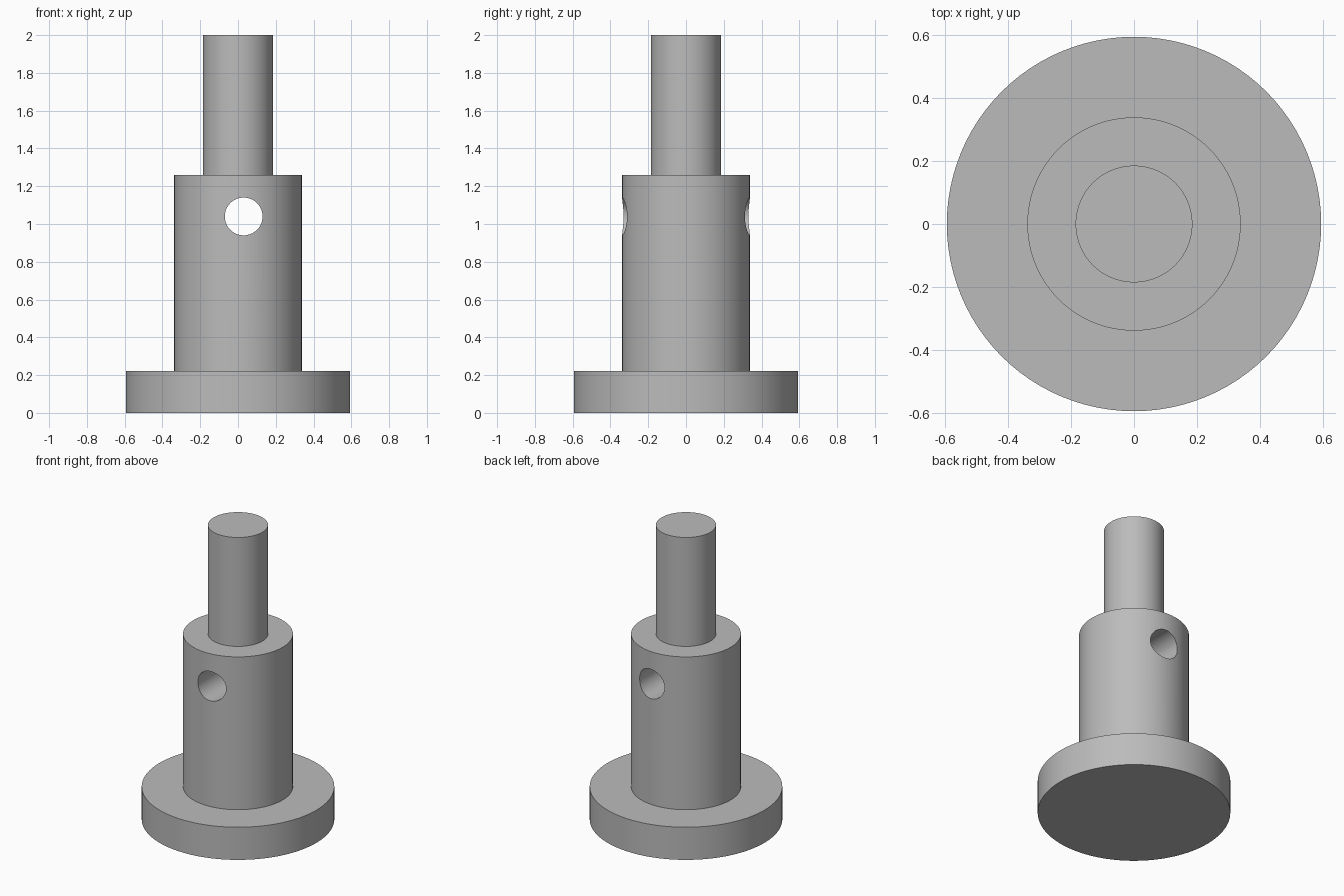
import bpy, bmesh, math
from mathutils import Matrix, Vector

cube = bpy.data.objects.get("Cube")
if cube:
    bpy.data.objects.remove(cube, do_unlink=True)

SIDES = 96
grey = bpy.data.materials.new("plain grey")
grey.use_nodes = True
colour = (0.5, 0.5, 0.5, 1)
grey.diffuse_color = colour
grey.node_tree.nodes["Principled BSDF"].inputs["Base Color"].default_value = colour


def add_object(name, bm):
    bmesh.ops.recalc_face_normals(bm, faces=bm.faces)
    mesh = bpy.data.meshes.new(name)
    bm.to_mesh(mesh)
    bm.free()
    mesh.materials.append(grey)
    obj = bpy.data.objects.new(name, mesh)
    bpy.context.collection.objects.link(obj)
    return obj


# Stepped pin: wide foot flange, thick body and slim top shaft, turned in one piece
bm = bmesh.new()
steps = [(0.593, 0, 0.222), (0.338, 0.222, 1.26), (0.185, 1.26, 2)]
rings = []
for radius, low, high in steps:
    for z in (low, high):
        rings.append([bm.verts.new((radius * math.cos(a), radius * math.sin(a), z))
                      for a in (math.tau * i / SIDES for i in range(SIDES))])
for lower, upper in zip(rings, rings[1:]):
    for i in range(SIDES):
        j = (i + 1) % SIDES
        bm.faces.new((lower[i], lower[j], upper[j], upper[i]))
bm.faces.new(rings[0])
bm.faces.new(rings[-1])
pin = add_object("stepped_pin", bm)

# Cross hole drilled front to back, slightly off centre
bm = bmesh.new()
bmesh.ops.create_cone(bm, cap_ends=True, segments=64, radius1=0.1, radius2=0.1, depth=1,
                      matrix=Matrix.Translation((0.03, 0, 1.04)) @ Matrix.Rotation(math.pi / 2, 4, "X"))
drill = add_object("hole_cutter", bm)
drill.hide_render = True

cut = pin.modifiers.new("cross_hole", "BOOLEAN")
cut.operation = "DIFFERENCE"
cut.solver = "EXACT"
cut.object = drill
bpy.ops.object.select_all(action="DESELECT")
bpy.context.view_layer.objects.active = pin
pin.select_set(True)
bpy.ops.object.modifier_apply(modifier=cut.name)
bpy.data.objects.remove(drill, do_unlink=True)

# Smooth round walls with crisp edges
bpy.ops.object.shade_smooth_by_angle(angle=math.radians(30))
